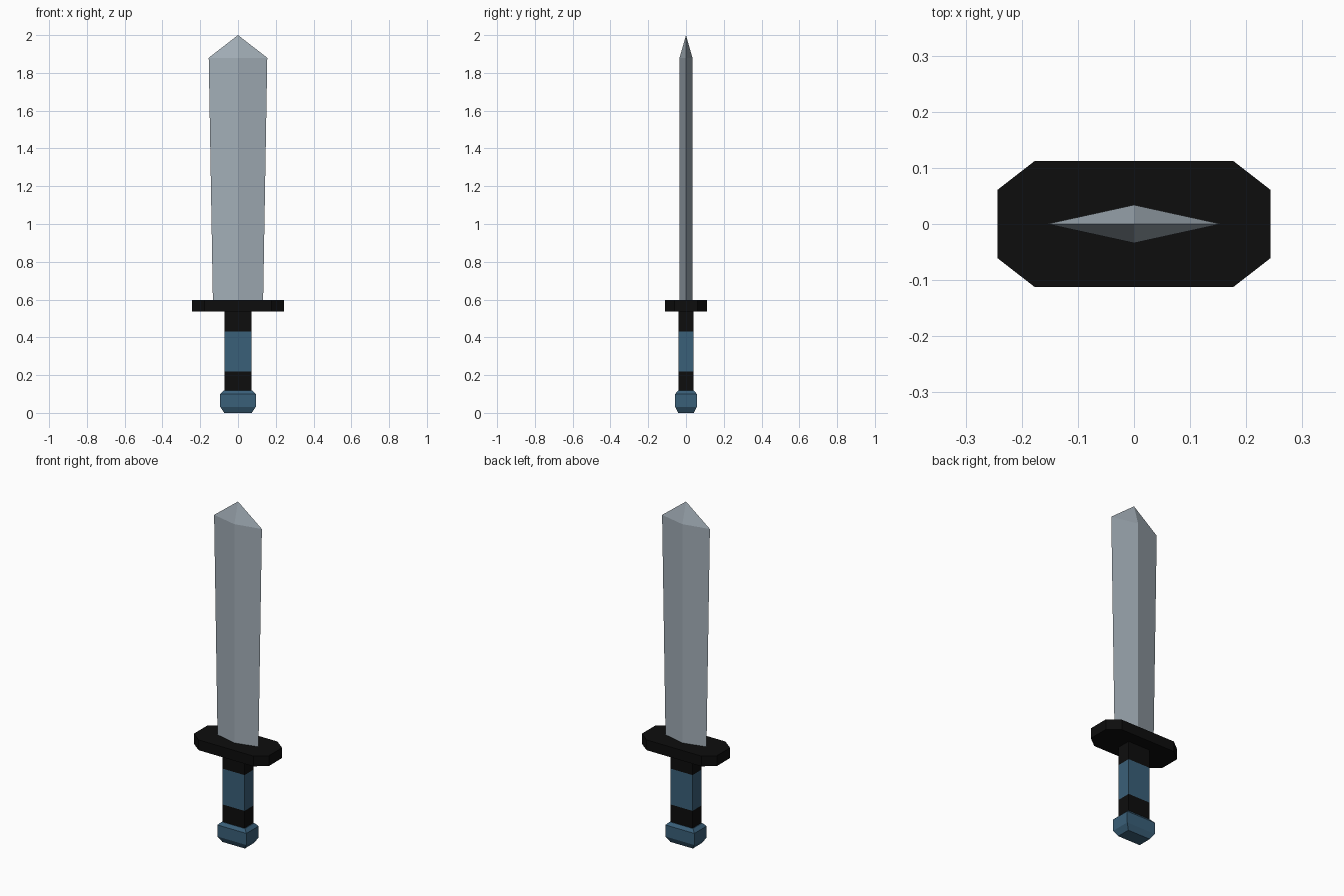
import bpy, bmesh

if "Cube" in bpy.data.objects:
    bpy.data.objects.remove(bpy.data.objects["Cube"])


def material(name, rgb):
    m = bpy.data.materials.new(name)
    m.diffuse_color = (*rgb, 1)
    m.use_nodes = True
    m.node_tree.nodes["Principled BSDF"].inputs["Base Color"].default_value = m.diffuse_color
    return m


STEEL = material("steel", (0.36, 0.42, 0.47))
BLACK = material("black", (0.004, 0.004, 0.004))
BLUE = material("blue", (0.042, 0.115, 0.19))


def loft(name, section, rings, mats, apex=None):
    """Stack a unit section at rings (half_x, half_y, z); mats gives one material per band."""
    bm = bmesh.new()
    loops = [[bm.verts.new((x * hx, y * hy, z)) for x, y in section] for hx, hy, z in rings]
    n = len(section)
    slots = list(dict.fromkeys(mats))
    for lo, hi, mat in zip(loops, loops[1:], mats):
        for i in range(n):
            j = (i + 1) % n
            bm.faces.new((lo[i], lo[j], hi[j], hi[i])).material_index = slots.index(mat)
    bm.faces.new(loops[0][::-1])
    if apex is None:
        bm.faces.new(loops[-1]).material_index = slots.index(mats[-1])
    else:
        tip = bm.verts.new((0, 0, apex))
        for i in range(n):
            bm.faces.new((loops[-1][i], loops[-1][(i + 1) % n], tip))
    bmesh.ops.recalc_face_normals(bm, faces=bm.faces)
    mesh = bpy.data.meshes.new(name)
    bm.to_mesh(mesh)
    bm.free()
    for mat in slots:
        mesh.materials.append(mat)
    obj = bpy.data.objects.new(name, mesh)
    bpy.context.collection.objects.link(obj)
    return obj


RECT = [(-1, -1), (1, -1), (1, 1), (-1, 1)]
DIAMOND = [(-1, 0), (0, -1), (1, 0), (0, 1)]
CX, CY = 0.73, 0.545  # where the guard's cut corners begin
OCTAGON = [(-CX, -1), (CX, -1), (1, -CY), (1, CY), (CX, 1), (-CX, 1), (-1, CY), (-1, -CY)]

# Pommel with bevelled top and bottom
loft("pommel", RECT,
     [(0.073, 0.041, 0), (0.094, 0.057, 0.032), (0.094, 0.057, 0.1), (0.075, 0.043, 0.118)],
     [BLUE] * 3)

# Grip with black and blue bands
loft("grip", RECT, [(0.071, 0.041, z) for z in (0.115, 0.22, 0.43, 0.54)],
     [BLACK, BLUE, BLACK])

# Cross guard
loft("guard", OCTAGON, [(0.243, 0.112, 0.537), (0.243, 0.112, 0.597)], [BLACK])

# Blade: diamond section widening upwards to a short point
loft("blade", DIAMOND, [(0.133, 0.034, 0.595), (0.155, 0.034, 1.88)], [STEEL], apex=2.0)
